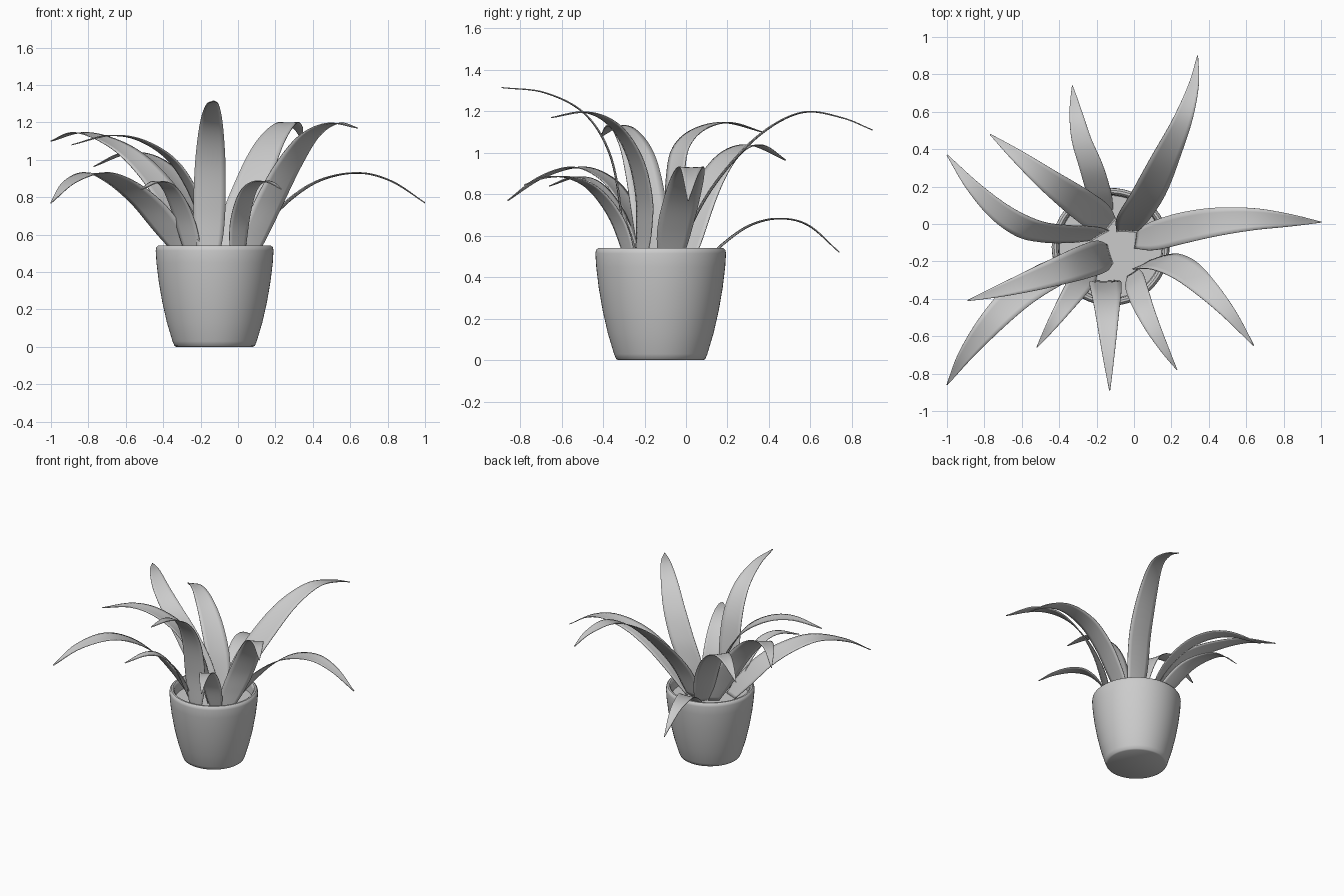
import bpy, bmesh, math
from mathutils import Vector

if "Cube" in bpy.data.objects:
    bpy.data.objects.remove(bpy.data.objects["Cube"])

PX, PY = -0.125, -0.122      # pot centre


def finish(name, bm, angle=40):
    bmesh.ops.recalc_face_normals(bm, faces=bm.faces)
    me = bpy.data.meshes.new(name)
    bm.to_mesh(me)
    bm.free()
    ob = bpy.data.objects.new(name, me)
    bpy.context.collection.objects.link(ob)
    bpy.ops.object.select_all(action='DESELECT')
    ob.select_set(True)
    bpy.context.view_layer.objects.active = ob
    bpy.ops.object.shade_smooth_by_angle(angle=math.radians(angle))
    return ob


def lathe(name, profile, steps=64):
    bm = bmesh.new()
    vs = [bm.verts.new((r, 0, z)) for r, z in profile]
    es = [bm.edges.new(p) for p in zip(vs, vs[1:])]
    bmesh.ops.spin(bm, geom=vs + es, cent=(0, 0, 0), axis=(0, 0, 1),
                   angle=math.tau, steps=steps, use_duplicate=False)
    bmesh.ops.remove_doubles(bm, verts=bm.verts, dist=1e-4)
    ob = finish(name, bm)
    ob.location = (PX, PY, 0)
    return ob


def sample(pts, u):
    """Smooth curve through pts, u in 0..1."""
    n = len(pts) - 1
    i = min(int(u * n), n - 1)
    t = u * n - i
    p1, p2 = pts[i], pts[i + 1]
    p0 = pts[i - 1] if i > 0 else p1 * 2 - p2
    p3 = pts[i + 2] if i + 2 <= n else p2 * 2 - p1
    return 0.5 * (2 * p1 + (p2 - p0) * t + (2 * p0 - 5 * p1 + 4 * p2 - p3) * t * t
                  + (3 * p1 - p0 - 3 * p2 + p3) * t ** 3)


def level(v):
    return Vector((v.x, v.y, 0)).normalized()


WIDTHS = [Vector((w, 0, 0)) for w in (0.58, 0.88, 1.0, 1.0, 0.95, 0.84, 0.69, 0.5, 0.28, 0.03)]


def leaf(name, width, path, rows=40, cols=6):
    pts = [Vector(p) for p in path]
    # the blade keeps one level width direction, set by how it swings from root to tip
    root, tip = level(pts[2] - pts[0]), level(pts[-1] - pts[-2])
    flat = level(tip + (tip - root) * 0.25)
    side = Vector((flat.y, -flat.x, 0))
    line = [sample(pts, i / rows) for i in range(rows + 1)]
    dist = [0]
    for a, b in zip(line, line[1:]):
        dist.append(dist[-1] + (b - a).length)
    bm = bmesh.new()
    grid = []
    for i, c in enumerate(line):
        tan = (line[min(i + 1, rows)] - line[max(i - 1, 0)]).normalized()
        up = side.cross(tan).normalized()
        w = width * sample(WIDTHS, dist[i] / dist[-1]).x
        row = []
        for j in range(cols + 1):
            k = 2 * j / cols - 1
            row.append(bm.verts.new(c + side * (k * w / 2) + up * (w * 0.03 * (k * k - 0.5))))
        grid.append(row)
    for r0, r1 in zip(grid, grid[1:]):
        for j in range(cols):
            bm.faces.new((r0[j], r0[j + 1], r1[j + 1], r1[j]))
    ob = finish(name, bm, 60)
    mod = ob.modifiers.new("thickness", 'SOLIDIFY')
    mod.thickness = 0.005
    mod.offset = 0


# Pot with rounded rim, and soil
lathe("pot", [(0, 0), (0.205, 0), (0.215, 0.006), (0.225, 0.03), (0.255, 0.13), (0.28, 0.24),
              (0.299, 0.35), (0.311, 0.45), (0.315, 0.515), (0.312, 0.532), (0.302, 0.541),
              (0.29, 0.541), (0.281, 0.533), (0.278, 0.515), (0.272, 0.43)])
lathe("soil", [(0, 0.46), (0.276, 0.46)])

# Arching leaves: width and centre line from root to tip
leaf("leaf_back_right", 0.185, [(-.04, -.04, .46), (.0, .04, .68), (.08, .17, .89), (.17, .36, 1.09),
                                (.26, .56, 1.195), (.32, .75, 1.17), (.34, .9, 1.11)])
leaf("leaf_back", 0.13, [(-.15, .07, .45), (-.19, .18, .56), (-.23, .31, .65), (-.28, .45, .683),
                         (-.31, .59, .65), (-.33, .74, .52)])
leaf("leaf_back_left", 0.17, [(-.13, -.01, .46), (-.22, .06, .72), (-.33, .14, .9),
                              (-.46, .235, 1.01), (-.6, .345, 1.035), (-.77, .48, .965)])
leaf("leaf_left_high", 0.18, [(-.18, -.06, .46), (-.29, -.055, .67), (-.42, -.05, .87),
                              (-.56, -.025, 1.02), (-.71, .06, 1.11), (-.86, .2, 1.145),
                              (-1, .37, 1.1)])
leaf("leaf_left", 0.18, [(-.13, -.16, .46), (-.2, -.18, .73), (-.33, -.225, .97),
                         (-.5, -.285, 1.095), (-.68, -.345, 1.13), (-.89, -.41, 1.08)])
leaf("leaf_front_left_long", 0.19, [(-.25, -.2, .46), (-.36, -.23, .61), (-.48, -.29, .76),
                                    (-.62, -.385, .875), (-.76, -.525, .93), (-.9, -.7, .88),
                                    (-1, -.86, .77)])
leaf("leaf_front_left_short", 0.125, [(-.23, -.25, .46), (-.29, -.32, .69), (-.36, -.42, .84),
                                      (-.43, -.525, .883), (-.52, -.66, .84)])
leaf("leaf_front_tall", 0.17, [(-.155, -.305, .46), (-.153, -.316, .73), (-.148, -.37, 1.0),
                               (-.143, -.49, 1.19), (-.137, -.68, 1.29), (-.13, -.89, 1.315)])
leaf("leaf_front_right_short", 0.12, [(-.005, -.26, .46), (.01, -.33, .67), (.05, -.44, .82),
                                      (.105, -.56, .88), (.17, -.68, .88), (.23, -.78, .845)])
leaf("leaf_front_right_long", 0.175, [(.04, -.22, .46), (.1, -.205, .62), (.175, -.205, .79),
                                      (.275, -.25, .98), (.385, -.345, 1.13), (.51, -.48, 1.195),
                                      (.64, -.65, 1.17)])
leaf("leaf_right", 0.175, [(.01, -.08, .46), (.13, -.055, .63), (.27, -.02, .78),
                           (.44, .01, .89), (.64, .025, .93), (.82, .02, .885), (1, .01, .77)])
